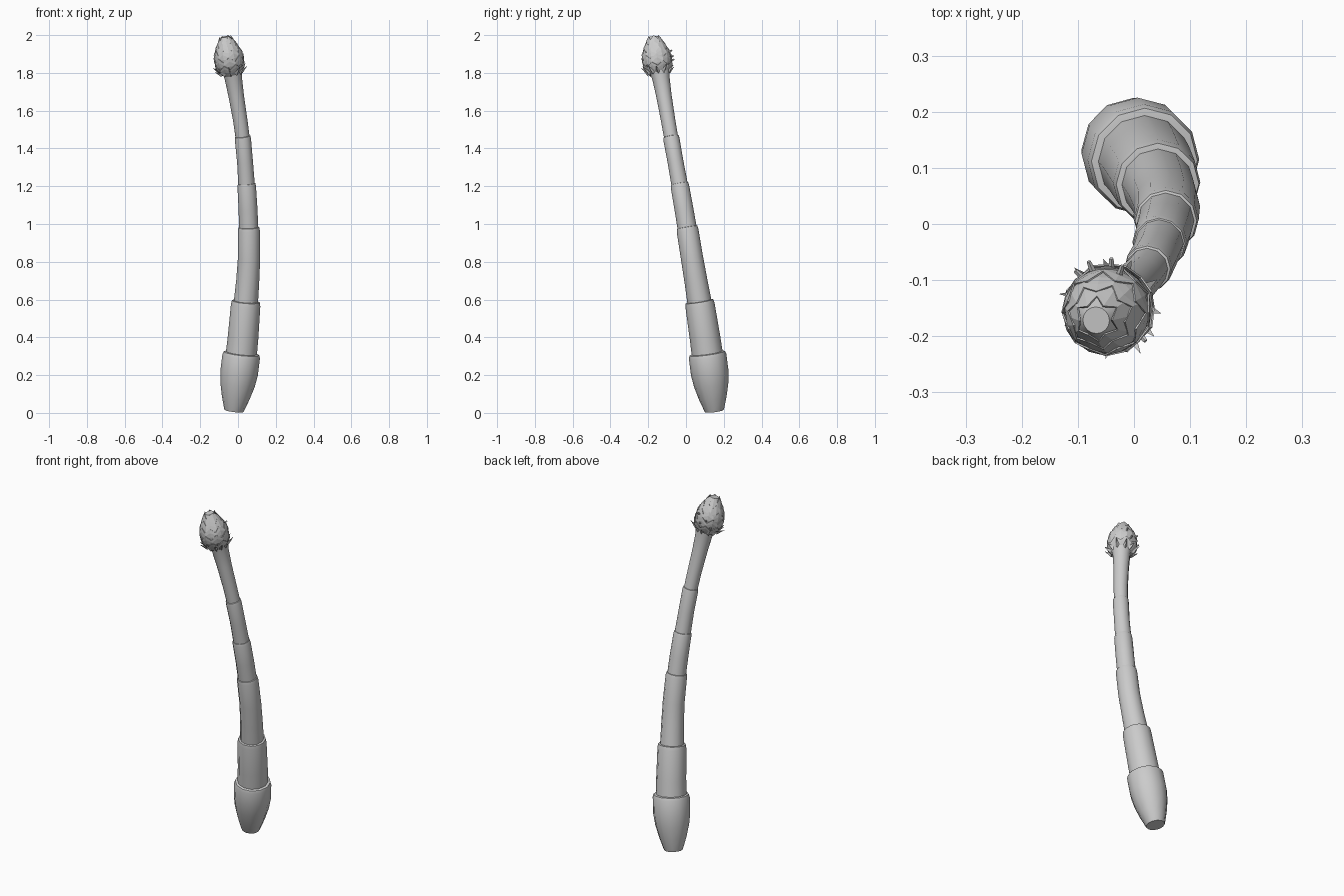
import bpy, bmesh, math, random
from mathutils import Vector, Matrix

if "Cube" in bpy.data.objects:
    bpy.data.objects.remove(bpy.data.objects["Cube"])
random.seed(4)


def finish(bm, name, smooth=True, thick=0):
    bmesh.ops.recalc_face_normals(bm, faces=bm.faces)
    me = bpy.data.meshes.new(name)
    bm.to_mesh(me)
    bm.free()
    ob = bpy.data.objects.new(name, me)
    bpy.context.collection.objects.link(ob)
    if thick:
        mod = ob.modifiers.new("thickness", 'SOLIDIFY')
        mod.thickness = thick
        mod.offset = -1
    if smooth:
        bpy.context.view_layer.objects.active = ob
        ob.select_set(True)
        bpy.ops.object.shade_smooth_by_angle(angle=math.radians(40))
        ob.select_set(False)
    return ob


def skin(bm, rings, cap=True):
    n = len(rings[0])
    vs = [[bm.verts.new(p) for p in r] for r in rings]
    for a, b in zip(vs, vs[1:]):
        for i in range(n):
            j = (i + 1) % n
            bm.faces.new((a[i], a[j], b[j], b[i]))
    if cap:
        bm.faces.new(vs[0])
        bm.faces.new(vs[-1])


# Centre line of the stalk, interpolated with a smooth spline
PATH = [Vector(p) for p in [(-.022, .15, .01), (.018, .113, .31), (.042, .071, .59), (.058, .035, .8),
        (.057, .006, .98), (.045, -.035, 1.215), (.024, -.08, 1.465), (-.026, -.134, 1.78), (-.035, -.145, 1.85)]]


def centre(z):
    k = max(i for i in range(len(PATH) - 1) if i == 0 or PATH[i].z <= z)
    p = [PATH[min(max(k + d, 0), len(PATH) - 1)] for d in (-1, 0, 1, 2)]
    t = (z - p[1].z) / (p[2].z - p[1].z)
    h = p[2].z - p[1].z
    m1 = (p[2] - p[0]) / (p[2].z - p[0].z) * h
    m2 = (p[3] - p[1]) / (p[3].z - p[1].z) * h
    return ((2*t**3 - 3*t*t + 1) * p[1] + (t**3 - 2*t*t + t) * m1
            + (-2*t**3 + 3*t*t) * p[2] + (t**3 - t*t) * m2)


def ring(z, r, n=12):
    c = centre(z)
    d = (centre(z + .01) - centre(z - .01)).normalized()
    q = Vector((0, 0, 1)).rotation_difference(d)
    return [c + q @ Vector((r * math.cos(a), r * math.sin(a), 0))
            for a in (2 * math.pi * i / n for i in range(n))]


# Stalk segments, each a sleeve with a rounded lip: (z, radius)
segments = [
    [(.01, .05), (.02, .054), (.08, .074), (.15, .092), (.21, .1), (.3, .1), (.315, .095), (.318, .08)],
    [(.28, .083), (.4, .081), (.57, .078), (.59, .074), (.592, .062)],
    [(.56, .065), (.7, .061), (.82, .059), (.965, .058), (.982, .055), (.985, .046)],
    [(.95, .051), (1.08, .05), (1.2, .049), (1.214, .046), (1.216, .04)],
    [(1.18, .044), (1.33, .042), (1.45, .043), (1.463, .041), (1.466, .034)],
    [(1.43, .037), (1.55, .038), (1.68, .041), (1.77, .046), (1.82, .055)],
]
for i, seg in enumerate(segments):
    bm = bmesh.new()
    skin(bm, [ring(z, r) for z, r in seg])
    finish(bm, f"stalk_segment_{i + 1}")

# Bud frame: origin at its base, tilted along its own axis
base = Vector((-.036, -.144, 1.80))
axis = (Vector((-.068, -.172, 1.995)) - base).normalized()
M = Matrix.Translation(base) @ Vector((0, 0, 1)).rotation_difference(axis).to_matrix().to_4x4()
PROFILE = [(-.01, .045), (.01, .06), (.04, .073), (.075, .077), (.11, .072), (.145, .057), (.175, .041), (.2, .028)]


def bud_r(h):
    for (h0, r0), (h1, r1) in zip(PROFILE, PROFILE[1:]):
        if h <= h1:
            return r0 + (r1 - r0) * (h - h0) / (h1 - h0)
    return PROFILE[-1][1]


def polar(r, a, h):
    return M @ Vector((r * math.cos(a), r * math.sin(a), h))


# Bud core
bm = bmesh.new()
skin(bm, [[polar(r - .004, math.pi * i / 8, h - .004) for i in range(16)] for h, r in PROFILE])
finish(bm, "bud_core")

# Overlapping scale layers with zigzag rims: bottom, valley, tip, outward offset, teeth
layers = [(-.005, .03, .053, .007, 8), (.02, .068, .093, .005, 8), (.06, .108, .132, .004, 8),
          (.1, .145, .167, .003, 7), (.14, .178, .2, .002, 6)]
for k, (h0, lo, hi, off, teeth) in enumerate(layers):
    bm = bmesh.new()
    rows = []
    for t in (0, .35, .7, 1):
        row = []
        for i in range(teeth * 2):
            top = hi if i % 2 else lo
            h = h0 + (top - h0) * t
            row.append(polar(bud_r(h) + off * t, math.pi * i / teeth + k * .4, h))
        rows.append(row)
    skin(bm, rows, cap=False)
    finish(bm, f"bud_scales_{k + 1}", False, .003)

# Pointed sepals flaring around the foot of the bud
bm = bmesh.new()
for i in range(11):
    a = 2 * math.pi * i / 11 + random.uniform(-.1, .1)
    tip_h = random.uniform(.022, .05)
    pts = [polar(.058, a - .2, .005), polar(.058, a + .2, .005), polar(.058, a, -.012),
           polar(random.uniform(.084, .1), a + random.uniform(-.1, .1), tip_h)]
    v = [bm.verts.new(p) for p in pts]
    for f in ((0, 1, 3), (1, 2, 3), (2, 0, 3), (0, 2, 1)):
        bm.faces.new([v[j] for j in f])
finish(bm, "bud_sepals", False)

# Small stubby pegs, mostly on the back of the bud
bm = bmesh.new()
for a, h in ((1.2, .095), (1.9, .075), (2.3, .04), (-.75, .03), (1.5, .05)):
    r = bud_r(h)
    p0, p1 = polar(r - .01, a, h), polar(r + .018, a, h + .01)
    q = (p1 - p0).to_track_quat('Z', 'Y').to_matrix().to_4x4()
    bmesh.ops.create_cone(bm, cap_ends=True, segments=5, radius1=.007, radius2=.004,
                          depth=(p1 - p0).length, matrix=Matrix.Translation((p0 + p1) / 2) @ q)
finish(bm, "bud_pegs", False)
